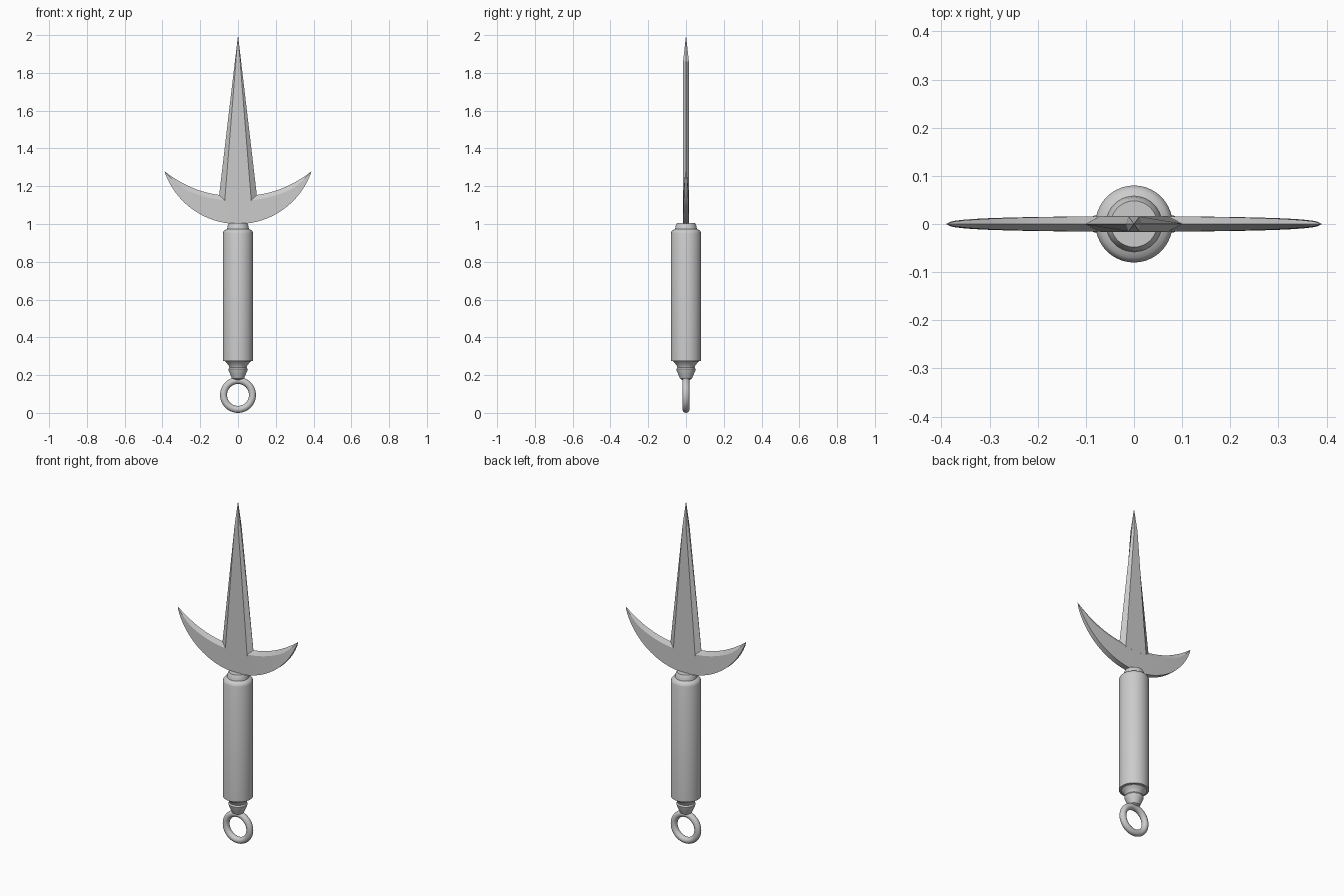
import bpy, bmesh, math

if "Cube" in bpy.data.objects:
    bpy.data.objects.remove(bpy.data.objects["Cube"])


def finish(name, bm, angle=25):
    bmesh.ops.remove_doubles(bm, verts=bm.verts, dist=0.0002)
    bmesh.ops.recalc_face_normals(bm, faces=bm.faces)
    me = bpy.data.meshes.new(name)
    bm.to_mesh(me)
    bm.free()
    ob = bpy.data.objects.new(name, me)
    bpy.context.collection.objects.link(ob)
    bpy.ops.object.select_all(action='DESELECT')
    ob.select_set(True)
    bpy.context.view_layer.objects.active = ob
    bpy.ops.object.shade_smooth_by_angle(angle=math.radians(angle))
    return ob


def skin(name, sections, angle=25):
    """Join matching closed sections with quads and cap both ends."""
    bm = bmesh.new()
    rings = [[bm.verts.new(p) for p in s] for s in sections]
    n = len(rings[0])
    for a, b in zip(rings, rings[1:]):
        for i in range(n):
            j = (i + 1) % n
            bm.faces.new((a[i], a[j], b[j], b[i]))
    bm.faces.new(rings[0])
    bm.faces.new(rings[-1])
    return finish(name, bm, angle)


def lathe(name, profile, sides=40):
    return skin(name, [[(r * math.cos(2 * math.pi * i / sides),
                         r * math.sin(2 * math.pi * i / sides), z)
                        for i in range(sides)] for r, z in profile], 30)


# Ring at the end of the handle
bpy.ops.mesh.primitive_torus_add(major_radius=0.0765, minor_radius=0.0185,
                                 major_segments=48, minor_segments=16,
                                 location=(0, 0, 0.095),
                                 rotation=(math.pi / 2, 0, 0))
ring = bpy.context.object
ring.name = "end_ring"
bpy.ops.object.shade_smooth_by_angle(angle=math.radians(40))

# Turned pommel, grip and neck
lathe("pommel", [(0.018, 0.174), (0.032, 0.182), (0.039, 0.2), (0.049, 0.222),
                 (0.051, 0.232), (0.046, 0.241), (0.049, 0.25),
                 (0.058, 0.262), (0.068, 0.272), (0.068, 0.28)])
lathe("grip", [(0.066, 0.274), (0.08, 0.276), (0.08, 0.95), (0.077, 0.96),
               (0.07, 0.968), (0.058, 0.973), (0.055, 0.99),
               (0.05, 1.0), (0.048, 1.004)])

# Crescent guard: flat outer edge, sharpened inner edge
W, R = 0.39, 0.4116
A = math.asin(W / R)
N = 20
sections = []
for k in range(-N, N + 1):
    t = k / N
    lx, lz = R * math.sin(A * t), 1.0 + R * (1 - math.cos(A * t))
    ux, uz = W * t, 1.148 + 0.132 * abs(t) ** 2.3
    th = 0.016 * math.sqrt(1 - t * t)
    h = math.hypot(lx - ux, lz - uz)
    f = min(0.024, 0.35 * h) / h if h > 1e-5 else 0
    mx, mz = ux + (lx - ux) * f, uz + (lz - uz) * f
    sections.append([(ux, 0, uz), (mx, th, mz), (lx, th, lz),
                     (lx, -th, lz), (mx, -th, mz)])
skin("crescent_guard", sections)

# Tapered blade with bevelled edges
blade = []
for z, th in ((1.12, 0.0162), (1.86, 0.0155), (1.999, 0.0001)):
    e = 0.1 * (2 - z) / 0.85
    c = 0.68 * e
    blade.append([(-e, 0, z), (-c, -th, z), (c, -th, z),
                  (e, 0, z), (c, th, z), (-c, th, z)])
skin("blade", blade, 3)
